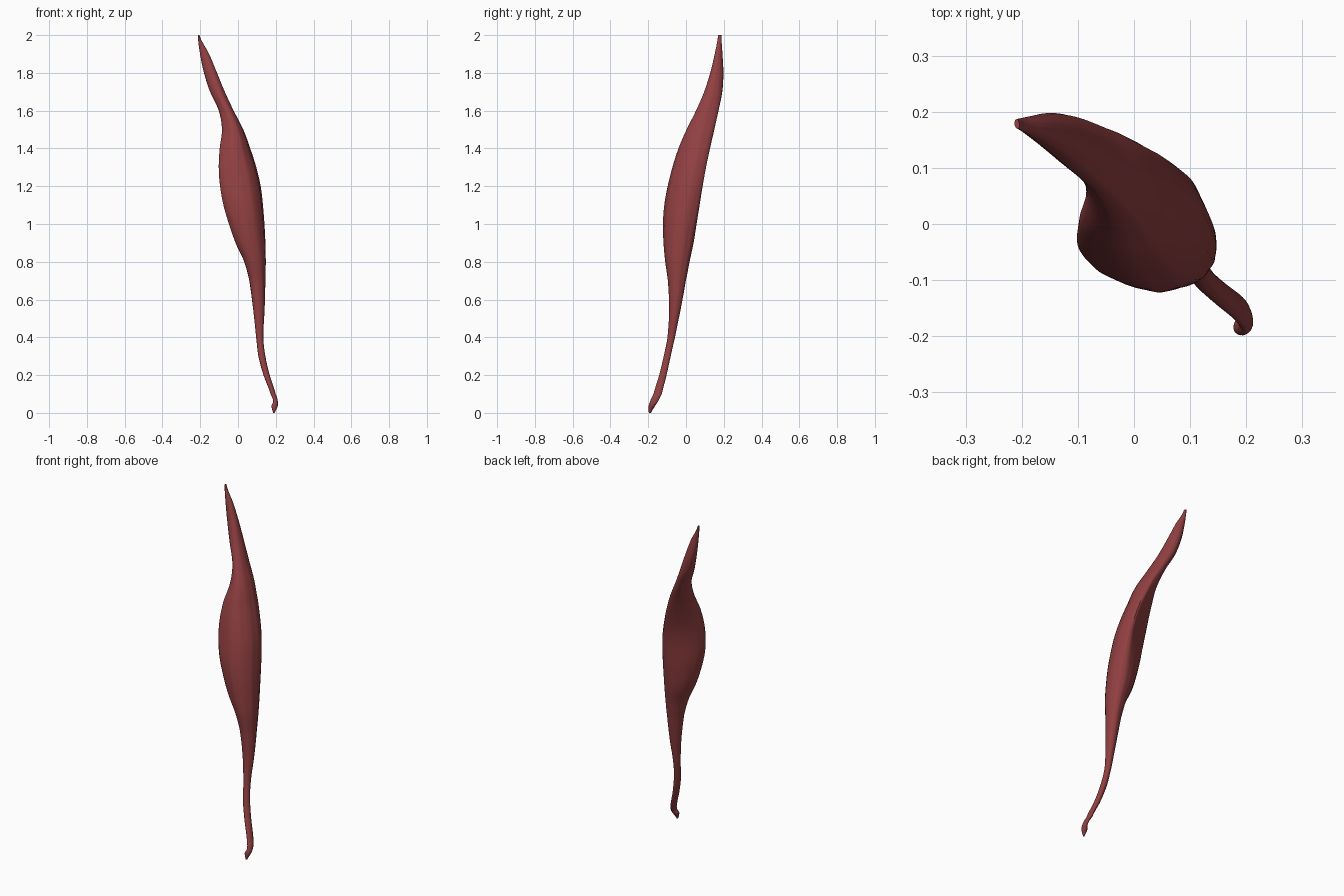
import bpy, bmesh, math

if "Cube" in bpy.data.objects:
    bpy.data.objects.remove(bpy.data.objects["Cube"])

# Height, then left/right and front/back limits of each cross-section
SECTIONS = [
    (0.00, 0.186, 0.194, -0.197, -0.185),
    (0.035, 0.177, 0.210, -0.198, -0.165),
    (0.06, 0.186, 0.211, -0.190, -0.148),
    (0.10, 0.172, 0.199, -0.172, -0.128),
    (0.20, 0.135, 0.168, -0.142, -0.103),
    (0.30, 0.108, 0.145, -0.118, -0.081),
    (0.40, 0.096, 0.134, -0.098, -0.058),
    (0.55, 0.080, 0.141, -0.089, -0.028),
    (0.70, 0.060, 0.145, -0.096, -0.001),
    (0.80, 0.033, 0.147, -0.110, 0.019),
    (0.90, -0.013, 0.145, -0.119, 0.040),
    (1.00, -0.048, 0.140, -0.122, 0.056),
    (1.10, -0.077, 0.132, -0.115, 0.072),
    (1.20, -0.095, 0.120, -0.097, 0.088),
    (1.30, -0.102, 0.097, -0.072, 0.106),
    (1.40, -0.097, 0.065, -0.040, 0.127),
    (1.50, -0.085, 0.028, 0.003, 0.150),
    (1.60, -0.102, -0.023, 0.053, 0.172),
    (1.70, -0.148, -0.070, 0.096, 0.192),
    (1.80, -0.180, -0.111, 0.128, 0.198),
    (1.90, -0.201, -0.153, 0.152, 0.193),
    (2.00, -0.213, -0.204, 0.170, 0.187),
]
SIDES, STEPS = 48, 5


def smooth(a, b, c, d, t):
    """Catmull-Rom between b and c."""
    return 0.5 * (2*b + (c - a)*t + (2*a - 5*b + 4*c - d)*t*t + (3*b - a - 3*c + d)*t**3)


def ring(z, x0, x1, y0, y1):
    """Rounded front, nearly flat back, turned 45 degrees and fitted to the limits."""
    belly = math.exp(-((z - 1.27) / 0.30) ** 2)
    tail = max(0, min(1, (z - 1.4) / 0.2))         # upper end is thin the other way
    pts = []
    for i in range(SIDES):
        a = 2 * math.pi * i / SIDES
        u, v = math.cos(a), -math.sin(a)
        if v < 0:                                  # back face
            v *= 0.78 - 0.58 * belly
        v *= 1 - 0.25 * belly * u + 0.35 * tail    # thick left edge, sharp right edge
        fibre = 1 + 0.010 * math.sin(11 * a + 2.5 * z) + 0.008 * math.sin(17 * a - 3 * z)
        u, v = u * fibre, v * fibre
        pts.append((u + v, u - v))
    xs, ys = [p[0] for p in pts], [p[1] for p in pts]
    sx = (x1 - x0) / (max(xs) - min(xs))
    sy = (y1 - y0) / (max(ys) - min(ys))
    return [(x0 + (x - min(xs)) * sx, y0 + (y - min(ys)) * sy, z) for x, y in pts]


# Interpolated sections from foot tendon to upper tip
rows = []
last = len(SECTIONS) - 1
for i in range(last):
    quad = [SECTIONS[max(0, min(last, i + k))] for k in (-1, 0, 1, 2)]
    for s in range(STEPS):
        t = s / STEPS
        z = quad[1][0] + (quad[2][0] - quad[1][0]) * t
        rows.append([z] + [smooth(*[q[k] for q in quad], t) for k in range(1, 5)])
rows.append(SECTIONS[-1])

# Loft the muscle skin
bm = bmesh.new()
rings = [[bm.verts.new(p) for p in ring(*r)] for r in rows]
for low, high in zip(rings, rings[1:]):
    for i in range(SIDES):
        j = (i + 1) % SIDES
        bm.faces.new((low[i], low[j], high[j], high[i]))
bm.faces.new(rings[0])
bm.faces.new(rings[-1])
bmesh.ops.recalc_face_normals(bm, faces=bm.faces)
mesh = bpy.data.meshes.new("muscle")
bm.to_mesh(mesh)
bm.free()
muscle = bpy.data.objects.new("muscle", mesh)
bpy.context.collection.objects.link(muscle)

# Muscle red
red = bpy.data.materials.new("muscle_red")
red.diffuse_color = (0.28, 0.05, 0.052, 1)
red.use_nodes = True
red.node_tree.nodes["Principled BSDF"].inputs["Base Color"].default_value = red.diffuse_color
mesh.materials.append(red)

bpy.context.view_layer.objects.active = muscle
muscle.select_set(True)
bpy.ops.object.shade_smooth_by_angle(angle=math.radians(50))
